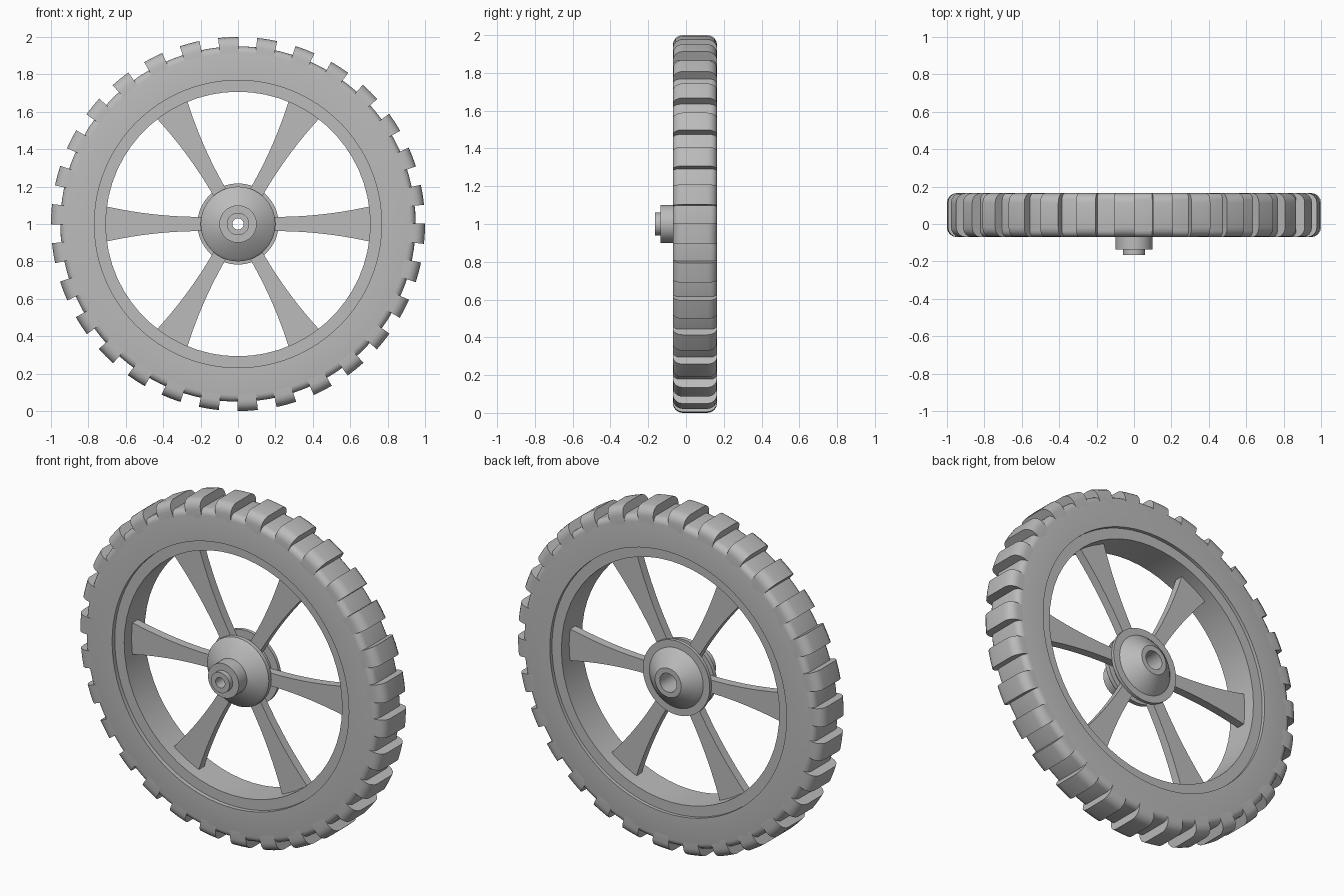
import bpy, bmesh
from math import sin, cos, pi, radians

cube = bpy.data.objects.get("Cube")
if cube:
    bpy.data.objects.remove(cube, do_unlink=True)

grey = bpy.data.materials.new("plain_grey")
grey.use_nodes = True
grey.diffuse_color = (0.5, 0.5, 0.5, 1)
grey.node_tree.nodes["Principled BSDF"].inputs["Base Color"].default_value = grey.diffuse_color

FRONT, BACK = -0.07, 0.165      # side planes of the tyre
MIDDLE = (FRONT + BACK) / 2


def polar(r, a, y):
    """Point around the axle, which runs along y at z = 1."""
    return (r * cos(a), y, 1 + r * sin(a))


def finish(bm, name):
    bmesh.ops.recalc_face_normals(bm, faces=bm.faces)
    mesh = bpy.data.meshes.new(name)
    bm.to_mesh(mesh)
    bm.free()
    obj = bpy.data.objects.new(name, mesh)
    bpy.context.collection.objects.link(obj)
    mesh.materials.append(grey)
    bpy.ops.object.select_all(action='DESELECT')
    obj.select_set(True)
    bpy.context.view_layer.objects.active = obj
    bpy.ops.object.shade_smooth_by_angle(angle=radians(32))
    return obj


def sweep(bm, profile, start, span, steps):
    """Sweep a closed (y, r) profile around the axle; part turns get end caps."""
    full = span > 6.28
    rings = []
    for i in range(steps if full else steps + 1):
        a = start + span * i / steps
        rings.append([bm.verts.new(polar(r, a, y)) for y, r in profile])
    n = len(profile)
    for i in range(steps):
        p, q = rings[i], rings[(i + 1) % len(rings)]
        for j in range(n):
            k = (j + 1) % n
            bm.faces.new((p[j], p[k], q[k], q[j]))
    if not full:
        bm.faces.new(rings[0])
        bm.faces.new(rings[-1])


def lathe(name, profile, steps=60):
    bm = bmesh.new()
    sweep(bm, profile, 0, 2 * pi, steps)
    return finish(bm, name)


def shoulders(top, radius, bottom):
    """Band profile as wide as the tyre with both outer corners rounded."""
    turns = [pi / 2 * i / 4 for i in range(5)]
    front = [(FRONT + radius * (1 - cos(t)), top - radius * (1 - sin(t))) for t in turns]
    back = [(2 * MIDDLE - y, r) for y, r in reversed(front)]
    return [(FRONT, bottom)] + front + back + [(BACK, bottom)]


# Tyre body and rim
lathe("tyre", shoulders(0.95, 0.035, 0.768), 90)
lathe("rim", [(-0.045, 0.78), (-0.045, 0.707), (0.145, 0.707), (0.145, 0.78)], 60)

# Tread lugs
bm = bmesh.new()
lug = shoulders(1.0, 0.052, 0.9)
for i in range(30):
    sweep(bm, lug, radians(9 + 12 * i - 3.1), radians(6.2), 2)
finish(bm, "tread_lugs")

# Flared spokes, thin plates that widen towards the rim
bm = bmesh.new()
inner, outer, steps = 0.14, 0.718, 12
for s in range(6):
    a = s * pi / 3
    rows = []
    for i in range(steps + 1):
        r = inner + (outer - inner) * i / steps
        w = 0.038 + 0.057 * ((r - 0.2) / 0.51) ** 2
        rows.append([bm.verts.new((r * cos(a) - v * sin(a), y, 1 + r * sin(a) + v * cos(a)))
                     for v, y in ((-w, 0.023), (w, 0.023), (w, 0.073), (-w, 0.073))])
    for p, q in zip(rows, rows[1:]):
        for j in range(4):
            k = (j + 1) % 4
            bm.faces.new((p[j], p[k], q[k], q[j]))
    bm.faces.new(rows[0])
    bm.faces.new(rows[-1])
finish(bm, "spokes")

# Hub: stepped nose, front drum, waist, back flange, back cone and stepped bore
lathe("hub", [
    (-0.165, 0.03), (-0.165, 0.06), (-0.135, 0.06), (-0.135, 0.1),
    (-0.06, 0.1), (-0.015, 0.185), (0.0, 0.2), (0.025, 0.2),
    (0.025, 0.17), (0.07, 0.17), (0.07, 0.217), (0.09, 0.217),
    (0.09, 0.175), (0.115, 0.15), (0.165, 0.085), (0.165, 0.055),
    (-0.08, 0.055), (-0.08, 0.03)], 40)
